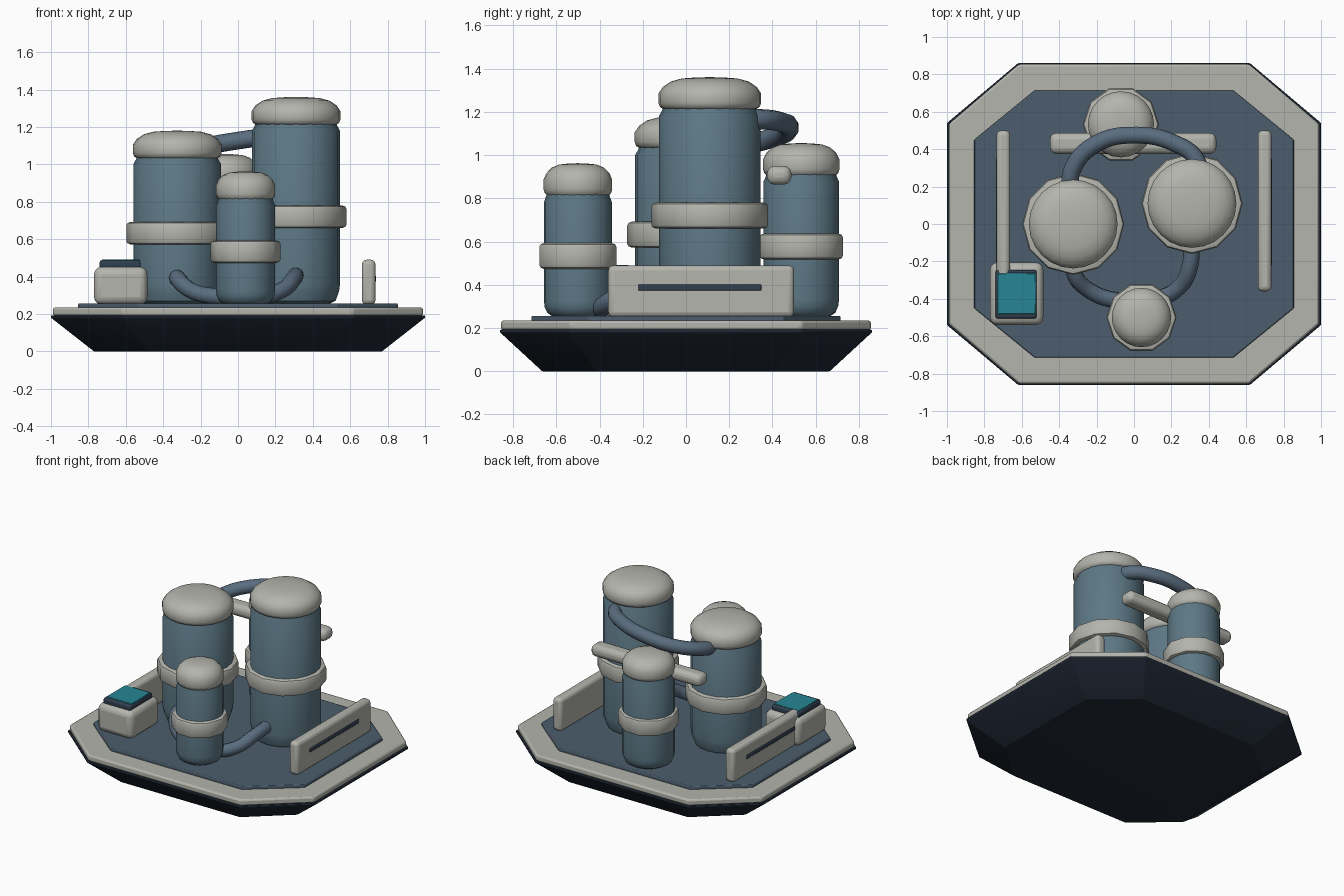
import bpy, math

if "Cube" in bpy.data.objects:
    bpy.data.objects.remove(bpy.data.objects["Cube"])


def material(name, r, g, b):
    m = bpy.data.materials.new(name)
    m.diffuse_color = (r, g, b, 1)
    m.use_nodes = True
    m.node_tree.nodes["Principled BSDF"].inputs["Base Color"].default_value = m.diffuse_color
    return m


HULL = material("hull_navy", 0.014, 0.021, 0.036)
DECK = material("deck_slate", 0.07, 0.11, 0.15)
TANK = material("tank_blue", 0.11, 0.19, 0.24)
PIPE = material("pipe_blue", 0.10, 0.15, 0.21)
PALE = material("pale_grey", 0.46, 0.46, 0.42)
DARK = material("dark_trim", 0.03, 0.05, 0.08)
TEAL = material("screen_teal", 0.02, 0.24, 0.30)


def finish(ob, mat, bevel=0, segments=2):
    ob.data.materials.append(mat)
    if bevel:
        b = ob.modifiers.new("bevel", "BEVEL")
        b.width, b.segments, b.limit_method = bevel, segments, "ANGLE"
        b.angle_limit = math.radians(25)
    bpy.ops.object.select_all(action="DESELECT")
    ob.select_set(True)
    bpy.context.view_layer.objects.active = ob
    bpy.ops.object.shade_smooth_by_angle(angle=math.radians(38))
    return ob


def loft(name, rings, mat, bevel=0):
    """Skin a stack of equal-length point loops and close both ends."""
    n = len(rings[0])
    verts = [p for ring in rings for p in ring]
    faces = [(k * n + i, k * n + (i + 1) % n, (k + 1) * n + (i + 1) % n, (k + 1) * n + i)
             for k in range(len(rings) - 1) for i in range(n)]
    faces.append(tuple(reversed(range(n))))
    faces.append(tuple(range(len(verts) - n, len(verts))))
    me = bpy.data.meshes.new(name)
    me.from_pydata(verts, [], faces)
    ob = bpy.data.objects.new(name, me)
    bpy.context.collection.objects.link(ob)
    return finish(ob, mat, bevel)


def octagon(x, y, cx, cy, z):
    return [(x, -cy, z), (x, cy, z), (cx, y, z), (-cx, y, z),
            (-x, cy, z), (-x, -cy, z), (-cx, -y, z), (cx, -y, z)]


def lathe(name, x, y, profile, sides, mat):
    turn = [2 * math.pi * i / sides for i in range(sides)]
    return loft(name, [[(x + r * math.cos(a), y + r * math.sin(a), z) for a in turn]
                       for r, z in profile], mat)


def box(name, lo, hi, mat, bevel, segments=3):
    bpy.ops.mesh.primitive_cube_add(size=1, location=[(a + b) / 2 for a, b in zip(lo, hi)])
    ob = bpy.context.object
    ob.name = name
    ob.scale = [b - a for a, b in zip(lo, hi)]
    bpy.ops.object.transform_apply(location=False, rotation=False, scale=True)
    return finish(ob, mat, bevel, segments)


def pipe(name, points, radius):
    cu = bpy.data.curves.new(name, "CURVE")
    cu.dimensions = "3D"
    cu.bevel_depth, cu.bevel_resolution = radius, 3
    cu.resolution_u, cu.use_fill_caps = 6, True
    sp = cu.splines.new("BEZIER")
    sp.bezier_points.add(len(points) - 1)
    for bp, p in zip(sp.bezier_points, points):
        bp.co = p
        bp.handle_left_type = bp.handle_right_type = "AUTO"
    ob = bpy.data.objects.new(name, cu)
    bpy.context.collection.objects.link(ob)
    cu.materials.append(PIPE)


# Tapered hull, rim slab and inset deck
loft("hull", [octagon(.77, .665, .48, .415, 0), octagon(1, .86, .62, .54, .18),
              octagon(1, .86, .62, .54, .192)], HULL, .004)
loft("rim", [octagon(.99, .855, .615, .535, .19), octagon(.99, .855, .615, .535, .235)], PALE, .012)
loft("deck", [octagon(.855, .715, .53, .45, .23), octagon(.855, .715, .53, .45, .256)], DECK, .006)


# Tanks: body, clamped collar and domed cap
def tank(tag, x, y, r, top, collar_z, collar_r, collar_sides):
    b = r * .3
    base = top - .15
    lathe(tag + "_body", x, y, [(r * .72, .25), (r * .9, .27), (r * .98, .25 + b), (r, .26 + b * 1.4),
                                (r, base - .03), (r * .93, base), (r * .93, base + .04)], 20, TANK)
    lo, hi, c = collar_z - .06, collar_z + .06, .018
    lathe(tag + "_collar", x, y, [(collar_r - .022, lo), (collar_r - .006, lo + .006), (collar_r, lo + c),
                                  (collar_r, hi - c), (collar_r - .006, hi - .006),
                                  (collar_r - .022, hi)], collar_sides, PALE)
    k = r / .235
    lathe(tag + "_cap", x, y, [(r * .9, base), (r * .98, base + .012), (r * 1.01, base + .03),
                               (r * 1.01, base + .075), (r - .018 * k, base + .105),
                               (r - .055 * k, base + .13), (r * .55, base + .144),
                               (r * .25, top - .001), (.004, top)], 24, PALE)


tank("left_tank", -.325, 0, .235, 1.18, .632, .272, 12)
tank("right_tank", .31, .11, .235, 1.36, .72, .27, 12)
tank("front_tank", .04, -.5, .157, .962, .533, .187, 10)
tank("rear_tank", -.07, .533, .175, 1.055, .577, .203, 10)

# Connecting pipes
pipe("upper_pipe", [(-.34, .15, 1.02), (-.33, .29, 1.05), (-.2, .43, 1.09), (.02, .475, 1.13),
                    (.22, .43, 1.155), (.33, .35, 1.165), (.36, .22, 1.165)], .047)
pipe("lower_pipe", [(-.32, -.15, .40), (-.32, -.26, .385), (-.24, -.355, .32), (-.08, -.41, .29),
                    (.12, -.40, .29), (.24, -.34, .33), (.295, -.24, .385), (.31, -.08, .41)], .044)

# Cross bar behind the large tanks
box("cross_bar", (-.45, .375, .863), (.44, .487, .95), PALE, .035)

# Mirrored side guards with a slot strip on the outer face
for side, s in (("left", -1), ("right", 1)):
    xs = sorted((s * .662, s * .735))
    box(side + "_guard", (xs[0], -.36, .25), (xs[1], .50, .49), PALE, .025)
    xs = sorted((s * .72, s * .739))
    box(side + "_guard_slot", (xs[0], -.222, .371), (xs[1], .35, .404), DARK, .008, 2)

# Control console
box("console", (-.77, -.54, .25), (-.485, -.205, .452), PALE, .04)
box("console_frame", (-.74, -.506, .44), (-.52, -.245, .487), DARK, .012, 2)
box("console_screen", (-.73, -.482, .47), (-.525, -.263, .491), TEAL, .003, 1)
